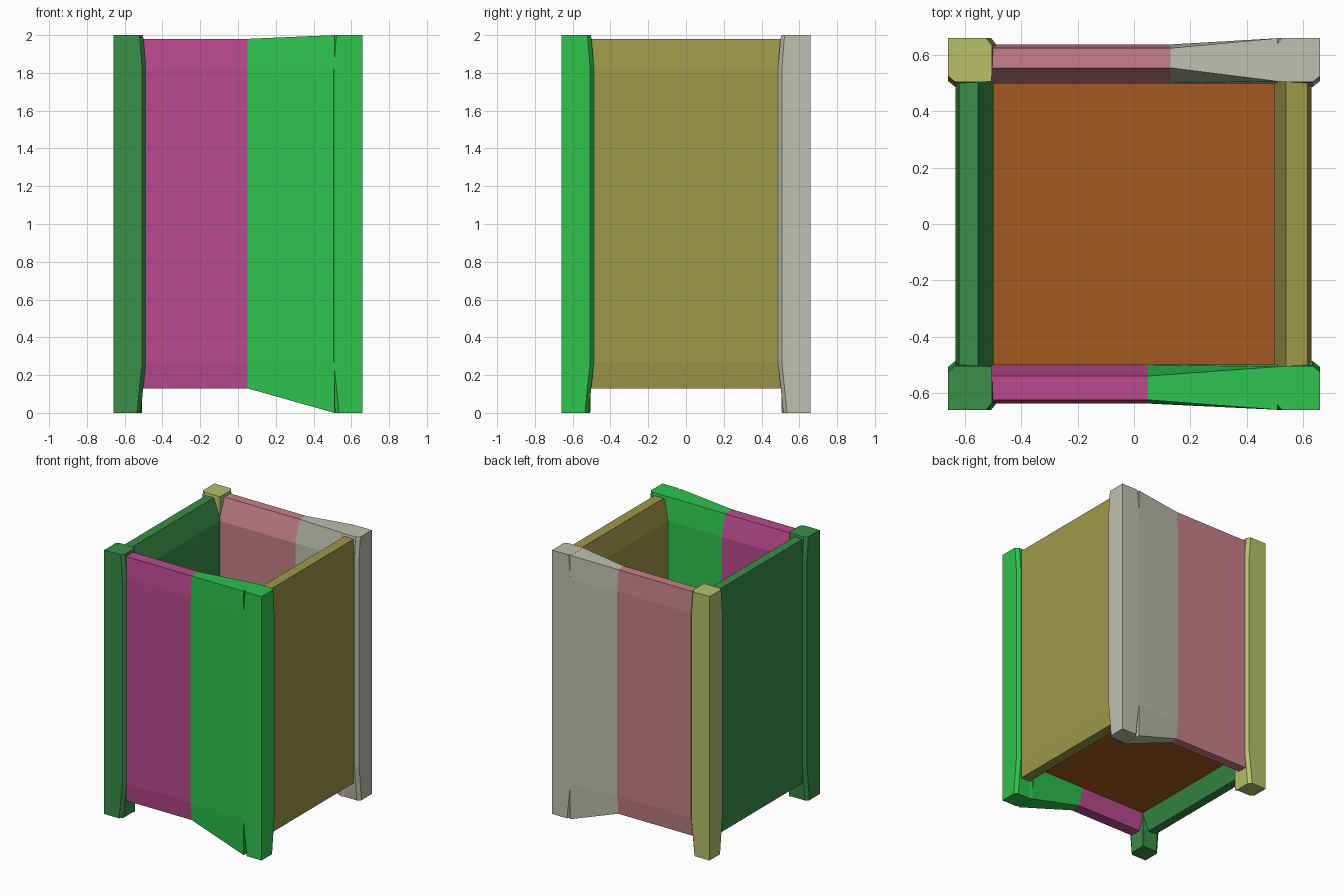
import bpy, bmesh

cube = bpy.data.objects.get("Cube")
if cube:
    bpy.data.objects.remove(cube, do_unlink=True)


def material(name, r, g, b):
    """Flat material from 0-255 display values."""
    lin = [((c / 255 + 0.055) / 1.055) ** 2.4 for c in (r, g, b)] + [1.0]
    m = bpy.data.materials.new(name)
    m.use_nodes = True
    m.diffuse_color = lin
    m.node_tree.nodes["Principled BSDF"].inputs["Base Color"].default_value = lin
    return m


DARK_GREEN = material("dark green", 58, 142, 72)
MAGENTA = material("magenta", 186, 75, 143)
GREEN = material("bright green", 45, 195, 79)
OLIVE = material("olive", 157, 153, 74)
GREY = material("warm grey", 188, 192, 175)
PINK = material("dusty pink", 197, 129, 137)
YELLOW = material("pale yellow green", 182, 192, 107)
BROWN = material("brown", 165, 90, 33)


def loft(name, rings, mats):
    """Bridge equal rings of points; mats gives one material per span."""
    bm = bmesh.new()
    rows = [[bm.verts.new(p) for p in ring] for ring in rings]
    n = len(rows[0])
    for s in range(len(rows) - 1):
        for i in range(n):
            j = (i + 1) % n
            f = bm.faces.new((rows[s][i], rows[s][j], rows[s + 1][j], rows[s + 1][i]))
            f.material_index = min(s, len(mats) - 1)
    bm.faces.new(rows[0])
    bm.faces.new(rows[-1]).material_index = len(mats) - 1
    bmesh.ops.recalc_face_normals(bm, faces=bm.faces)
    mesh = bpy.data.meshes.new(name)
    bm.to_mesh(mesh)
    bm.free()
    for m in mats:
        mesh.materials.append(m)
    obj = bpy.data.objects.new(name, mesh)
    bpy.context.collection.objects.link(obj)
    return obj


def wall_profile(outer, inner_top):
    """(distance from centre, height), with top and bottom edges tapered."""
    o = outer - 0.013
    return [(o, 1.98), (outer, 1.82), (outer, 0.27), (o, 0.13),
            (inner_top, 0.13), (0.5, 0.27), (0.5, 1.82), (inner_top, 1.98)]


POST_PROFILE = [(0.66, 2.0), (0.66, 1.82), (0.66, 0.27), (0.66, 0.0),
                (0.507, 0.0), (0.5, 0.27), (0.5, 1.82), (0.507, 2.0)]

FRAMES = {
    "front": lambda u, d, z: (u, -d, z),
    "back": lambda u, d, z: (u, d, z),
    "right": lambda u, d, z: (d, u, z),
    "left": lambda u, d, z: (-d, u, z),
}


def wall(name, side, sections, mats):
    place = FRAMES[side]
    loft(name, [[place(u, d, z) for d, z in prof] for u, prof in sections], mats)


# Side walls, one colour each
left_prof, right_prof = wall_profile(0.635, 0.555), wall_profile(0.63, 0.54)
wall("dark_green_side_wall", "left", [(-0.507, left_prof), (0.507, left_prof)], [DARK_GREEN])
wall("olive_side_wall", "right", [(-0.507, right_prof), (0.507, right_prof)], [OLIVE])

# Front and back walls swell into the post on the +x end
for side, split, top, mats in (("front", 0.05, 0.54, [MAGENTA, GREEN]),
                               ("back", 0.13, 0.555, [PINK, GREY])):
    prof = wall_profile(0.638, top)
    wall(side + "_wall", side,
         [(-0.507, prof), (split, prof), (0.51, POST_PROFILE)], mats)

# Corner posts with chamfered edges that flare along the walls
FLARE = [(0.0, 0.515), (0.13, 0.502), (0.27, 0.487), (1.82, 0.487), (1.98, 0.5), (2.0, 0.505)]


def post(name, sx, sy, mat):
    rings = []
    for z, b in FLARE:
        c = b + 0.02
        section = [(0.66, 0.66), (c, 0.66), (b, 0.635), (max(b, 0.505), 0.53),
                   (0.507, 0.507), (0.53, max(b, 0.505)), (0.635, b), (0.66, c)]
        rings.append([(sx * x, sy * y, z) for x, y in section])
    loft(name, rings, [mat])


post("front_dark_green_post", -1, -1, DARK_GREEN)
post("front_bright_green_post", 1, -1, GREEN)
post("back_grey_post", 1, 1, GREY)
post("back_yellow_post", -1, 1, YELLOW)

# Floor panel raised above the lower edge of the walls
loft("floor", [[(x * 0.503, y * 0.503, z) for x, y in ((-1, -1), (1, -1), (1, 1), (-1, 1))]
               for z in (0.26, 0.31)], [BROWN])
